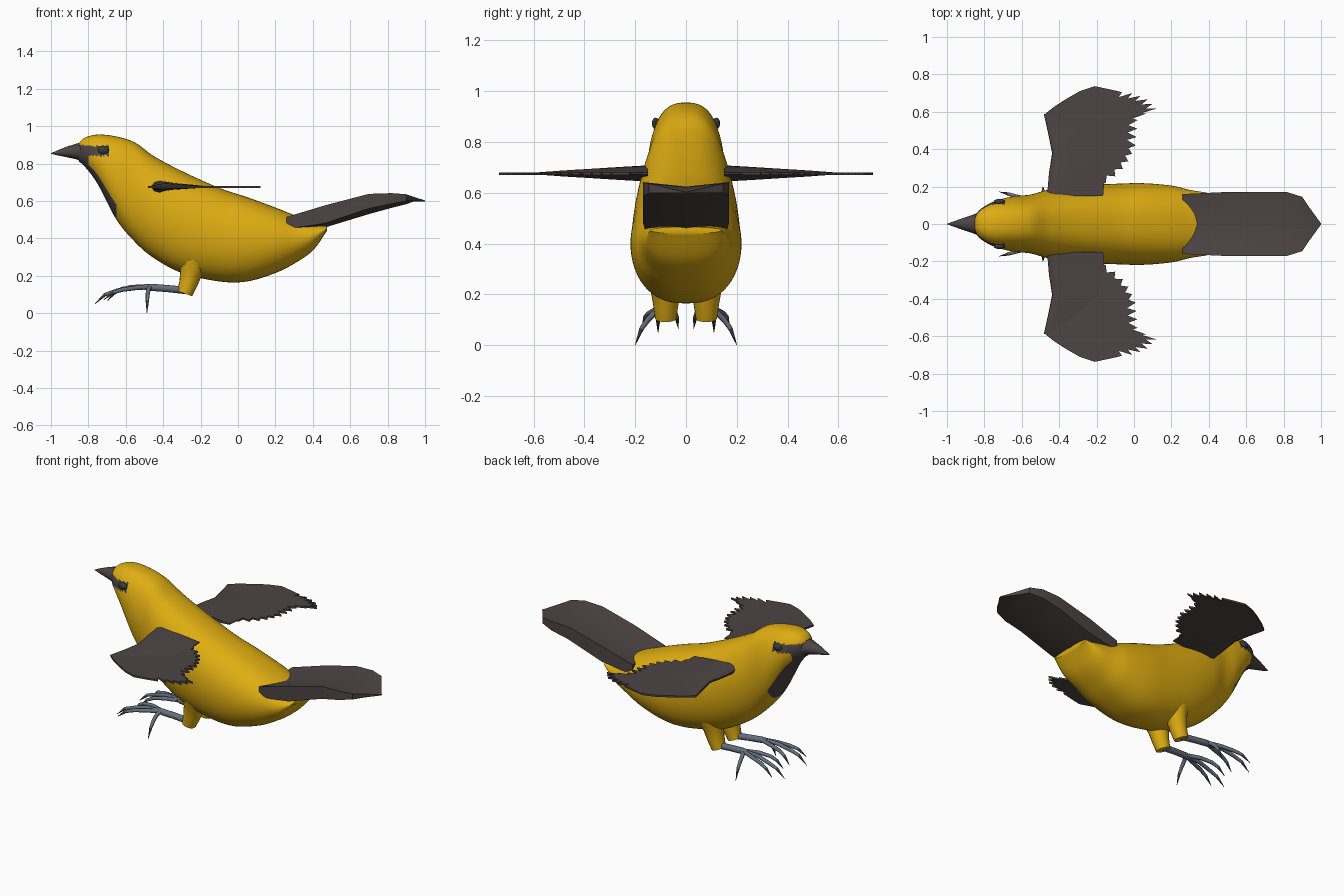
import bpy, bmesh, math
from mathutils import Vector

if "Cube" in bpy.data.objects:
    bpy.data.objects.remove(bpy.data.objects["Cube"])


def material(name, rgb):
    m = bpy.data.materials.new(name)
    m.diffuse_color = (*rgb, 1)
    m.use_nodes = True
    m.node_tree.nodes["Principled BSDF"].inputs["Base Color"].default_value = m.diffuse_color
    return m


YELLOW = material("golden_yellow", (0.74, 0.42, 0.006))
DARK = material("dark_brown_grey", (0.075, 0.058, 0.058))
SLATE = material("slate_leg", (0.13, 0.16, 0.21))
CLAW = material("claw_charcoal", (0.045, 0.045, 0.05))
BLACK = material("pupil_black", (0.008, 0.008, 0.008))


def finish(bm, name, mats, angle=35):
    bmesh.ops.recalc_face_normals(bm, faces=bm.faces)
    me = bpy.data.meshes.new(name)
    bm.to_mesh(me)
    bm.free()
    ob = bpy.data.objects.new(name, me)
    bpy.context.collection.objects.link(ob)
    for m in mats:
        me.materials.append(m)
    bpy.ops.object.select_all(action='DESELECT')
    ob.select_set(True)
    bpy.context.view_layer.objects.active = ob
    bpy.ops.object.shade_smooth_by_angle(angle=math.radians(angle))
    return ob


def loft(name, rings, mats, rule=None, angle=35):
    """Skin closed rings; rule(ring, segment, centre) gives the material slot."""
    bm = bmesh.new()
    vs = [[bm.verts.new(p) for p in r] for r in rings]
    n = len(rings[0])
    for i in range(len(vs) - 1):
        for j in range(n):
            k = (j + 1) % n
            f = bm.faces.new((vs[i][j], vs[i][k], vs[i + 1][k], vs[i + 1][j]))
            if rule:
                f.material_index = rule(i, j, f.calc_center_median())
    for i, r in ((0, vs[0]), (len(vs) - 2, vs[-1])):
        f = bm.faces.new(r)
        if rule:
            f.material_index = rule(i, 0, f.calc_center_median())
    return finish(bm, name, mats, angle)


def tube(name, path, radii, mats, rule=None, n=10):
    pts = [Vector(p) for p in path]
    rings = []
    for i, p in enumerate(pts):
        d = (pts[min(i + 1, len(pts) - 1)] - pts[max(i - 1, 0)]).normalized()
        a = d.cross(Vector((0.1, 1, 0.05))).normalized()
        b = d.cross(a)
        rings.append([p + radii[i] * (a * math.cos(t) + b * math.sin(t))
                      for t in (2 * math.pi * k / n for k in range(n))])
    return loft(name, rings, mats, rule, 50)


def spline(rows, steps):
    out = []
    for i in range(len(rows) - 1):
        p0, p1, p2, p3 = (rows[max(i - 1, 0)], rows[i], rows[i + 1],
                          rows[min(i + 2, len(rows) - 1)])
        for s in range(steps):
            t = s / steps
            out.append([b + 0.5 * t * (c - a + t * (2*a - 5*b + 4*c - d + t * (3*(b - c) + d - a)))
                        for a, b, c, d in zip(p0, p1, p2, p3)])
    return out + [list(rows[-1])]


# Body and head: x, top, bottom, half width
SECTIONS = spline([
    (-.85, .91, .81, .045), (-.82, .938, .785, .08), (-.75, .955, .69, .12),
    (-.65, .945, .50, .147), (-.55, .912, .38, .158), (-.45, .84, .295, .185),
    (-.3, .76, .215, .205), (-.1, .67, .17, .215), (.05, .62, .17, .218),
    (.2, .565, .215, .205), (.3, .525, .265, .182), (.4, .49, .335, .165),
    (.475, .465, .44, .14)], 8)
N = 64


def section(row):
    x, top, bot, w = row
    ring = []
    for k in range(N):
        c, s = math.cos(2 * math.pi * k / N), math.sin(2 * math.pi * k / N)
        ring.append((x, math.copysign(w * abs(c) ** .8, c),
                     (top + bot) / 2 + (top - bot) / 2 * s))
    return ring


def plumage(i, j, c):
    s = math.sin(2 * math.pi * (j + .5) / N)
    bib = s < -.62 and c.x < -.648
    mask = c.x < -.69 and abs(c.z - .868) < .027
    lores = c.x < -.80 and c.z < .90
    return 1 if bib or mask or lores else 0


loft("body", [section(r) for r in SECTIONS], [YELLOW, DARK], plumage)


def side_y(x, z):
    r = min(SECTIONS, key=lambda q: abs(q[0] - x))
    s = (z - (r[1] + r[2]) / 2) / ((r[1] - r[2]) / 2)
    return r[3] * (1 - s * s) ** .4


# Beak
beak = [(-.82, .858, .066, .058), (-.86, .865, .05, .043), (-.92, .862, .03, .027),
        (-.97, .857, .012, .012), (-1, .854, .001, .001)]
loft("beak", [[(x, w * math.cos(t), z + h * math.sin(t))
               for t in (2 * math.pi * k / 16 for k in range(16))]
              for x, z, w, h in beak], [DARK])

# Tail: x, half width, edge top, centre top, edge bottom, centre bottom
tail = [(.26, .16, .515, .485, .45, .41), (.47, .17, .578, .555, .482, .46),
        (.70, .17, .638, .613, .56, .53), (.82, .17, .642, .624, .585, .563),
        (.90, .145, .636, .622, .60, .583), (.94, .085, .622, .614, .60, .598),
        (1.0, .003, .603, .602, .598, .597)]
loft("tail", [[(x, -w, et), (x, 0, ct), (x, w, et), (x, w, eb), (x, 0, cb), (x, -w, eb)]
              for x, w, et, ct, eb, cb in tail], [DARK], angle=25)

# Wing outline: smooth leading edge, then feather tips with notches between
LEAD = [(-.25, .17), (-.46, .17), (-.45, .27), (-.435, .38), (-.455, .48), (-.48, .585),
        (-.43, .625), (-.36, .67), (-.29, .71), (-.21, .737), (-.13, .72)]
TIPS = [(-.065, .705), (-.01, .70), (.035, .685), (.075, .667), (.10, .642), (.12, .617),
        (.065, .59), (.02, .555), (.018, .51), (.015, .465), (.01, .42), (-.01, .375),
        (-.03, .335), (-.06, .295), (-.10, .255), (-.15, .222)]
outline = list(LEAD)
for i, (x, y) in enumerate(TIPS):
    outline.append((x, y))
    if i < len(TIPS) - 1:
        mx, my = (x + TIPS[i + 1][0]) / 2, (y + TIPS[i + 1][1]) / 2
        d = Vector((-.4 - mx, .5 - my)).normalized() * (.05 if i < 10 else .03)
        outline.append((mx + d.x, my + d.y))

TOES = [[(-.48, .095, .14), (-.57, .10, .14), (-.65, .107, .12), (-.71, .11, .10), (-.765, .11, .05)],
        [(-.48, .10, .14), (-.55, .125, .135), (-.62, .145, .125), (-.67, .16, .11), (-.72, .172, .07)],
        [(-.48, .085, .14), (-.55, .06, .14), (-.62, .045, .13), (-.66, .037, .11), (-.70, .03, .065)],
        [(-.47, .10, .14), (-.48, .125, .125), (-.483, .15, .10), (-.485, .175, .065), (-.487, .2, .0)]]

for s, side in ((-1, "right"), (1, "left")):
    # Wing feather plate
    bm = bmesh.new()
    f = bm.faces.new([bm.verts.new((x, s * y, .669)) for x, y in outline])
    ext = bmesh.ops.extrude_face_region(bm, geom=[f])
    for v in ext["geom"]:
        if isinstance(v, bmesh.types.BMVert):
            v.co.z += .011
    bmesh.ops.triangulate(bm, faces=bm.faces)
    finish(bm, side + "_wing_feathers", [DARK], 20)

    # Wing arm: thick teardrop section thinning towards the tip
    rings = []
    for x, y, h, chord in ((-.465, .15, .032, .30), (-.455, .27, .025, .30),
                           (-.438, .38, .018, .28), (-.458, .48, .012, .2), (-.482, .588, .004, .1)):
        rings.append([(x + chord * u, s * y, .676 + h * v) for u, v in
                      ((0, 0), (.05, .75), (.15, 1), (.4, .65), (1, .1),
                       (1, -.1), (.4, -.5), (.25, -.7), (.15, -1), (.05, -.75))])
    loft(side + "_wing_arm", rings, [DARK], angle=50)

    # Thigh, shank, toes with dark claws
    tube(side + "_thigh", [(-.23, s * .085, .30), (-.25, s * .08, .22), (-.265, s * .08, .16),
                           (-.285, s * .08, .105)], [.085, .06, .05, .042], [YELLOW], n=16)
    tube(side + "_shank", [(-.28, s * .08, .122), (-.38, s * .087, .132), (-.46, s * .093, .138),
                           (-.50, s * .095, .14)], [.02, .019, .019, .015], [SLATE])
    for i, toe in enumerate(TOES):
        tube(f"{side}_toe_{i + 1}", [(x, s * y, z) for x, y, z in toe],
             [.013, .012, .011, .009, .001], [SLATE, CLAW], lambda r, j, c: int(r == 3), 8)

    # Eye: slate rim with black pupil
    y = side_y(-.72, .872)
    for name, r, out, mat in (("eye_rim", .03, .002, SLATE), ("eye_pupil", .021, .006, BLACK)):
        bm = bmesh.new()
        bmesh.ops.create_uvsphere(bm, u_segments=16, v_segments=10, radius=r)
        for v in bm.verts:
            v.co = (v.co.x - .72, s * (y + out) + v.co.y * .5, v.co.z * .75 + .873)
        finish(bm, f"{side}_{name}", [mat if name == "eye_pupil" else CLAW])
